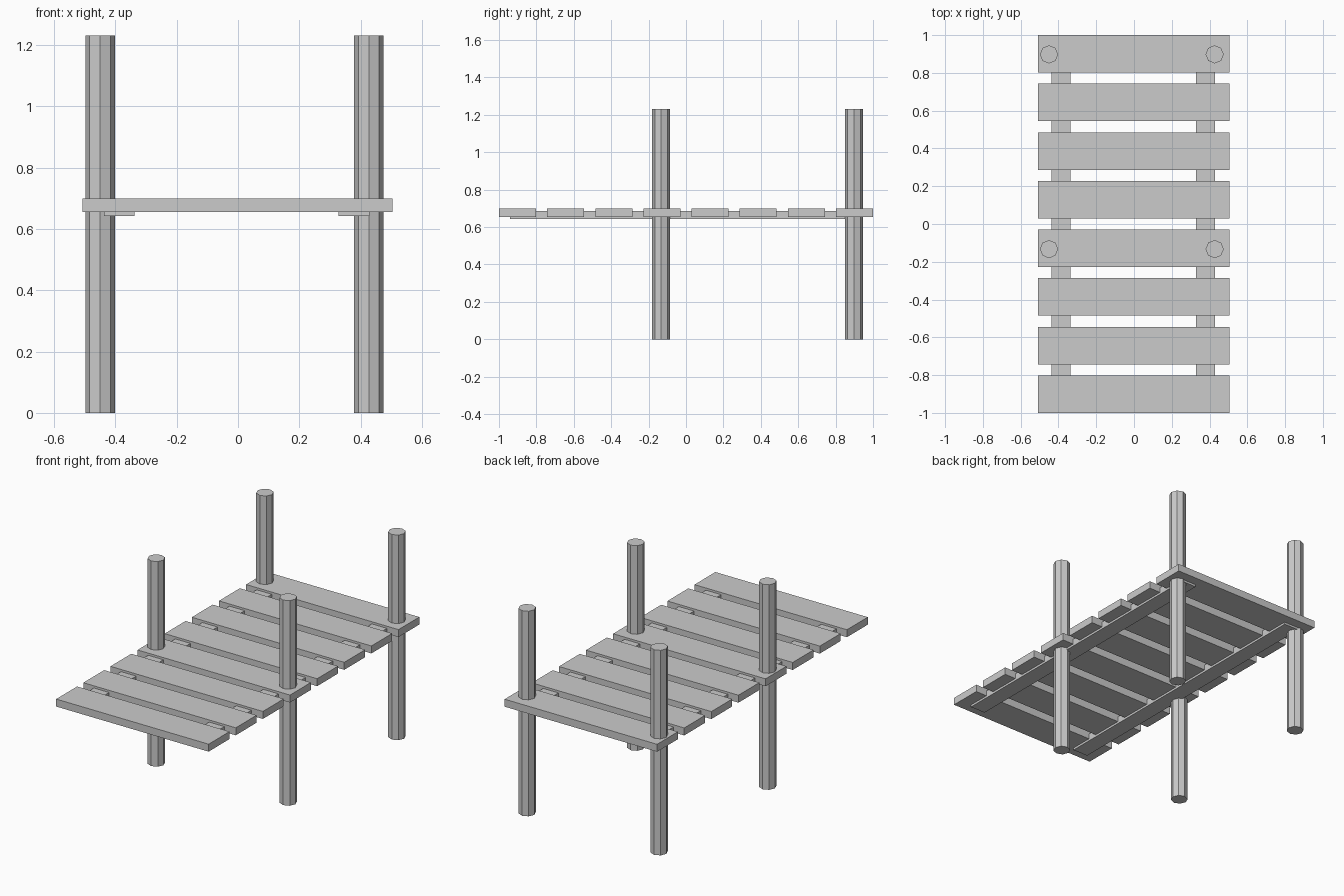
import bpy
import math

if "Cube" in bpy.data.objects:
    bpy.data.objects.remove(bpy.data.objects["Cube"])


def box(name, x0, x1, y0, y1, z0, z1):
    bpy.ops.mesh.primitive_cube_add(
        size=1, location=((x0 + x1) / 2, (y0 + y1) / 2, (z0 + z1) / 2))
    ob = bpy.context.object
    ob.name = name
    ob.scale = (x1 - x0, y1 - y0, z1 - z0)
    bpy.ops.object.transform_apply(location=False, rotation=False, scale=True)
    return ob


# Deck planks
COUNT, WIDTH = 8, 0.198
pitch = (2 - WIDTH) / (COUNT - 1)
for i in range(COUNT):
    y = -1 + i * pitch
    box(f"deck_plank_{i + 1}", -0.508, 0.505, y, y + WIDTH, 0.655, 0.70)

# Support rails let into the underside of the planks
for side, x in (("left", -0.438), ("right", 0.328)):
    box(f"{side}_rail", x, x + 0.101, -0.94, 0.94, 0.642, 0.687)

# Octagonal posts
HEIGHT = 1.232
for side, x in (("left", -0.45), ("right", 0.427)):
    for row, y in (("middle", -0.133), ("back", 0.898)):
        bpy.ops.mesh.primitive_cylinder_add(
            vertices=8, radius=0.048, depth=HEIGHT, location=(x, y, HEIGHT / 2))
        bpy.context.object.name = f"{side}_{row}_post"
